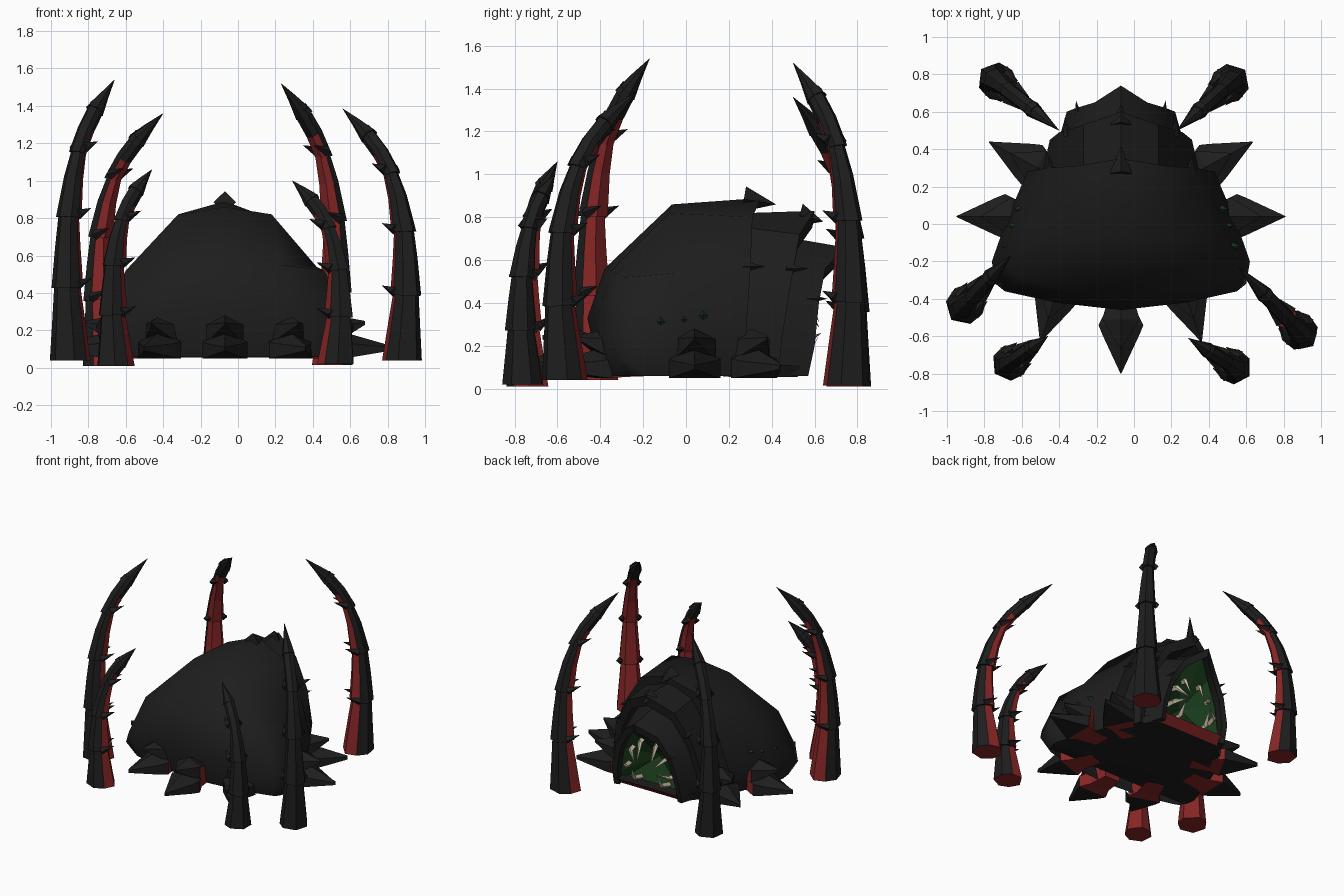
import bpy, bmesh, math
from mathutils import Vector as V

if "Cube" in bpy.data.objects:
    bpy.data.objects.remove(bpy.data.objects["Cube"])

CX = -0.07  # centre line of the body


def mat(name, r, g, b):
    m = bpy.data.materials.new(name)
    m.diffuse_color = (r, g, b, 1)
    m.use_nodes = True
    m.node_tree.nodes["Principled BSDF"].inputs["Base Color"].default_value = m.diffuse_color
    return m


BLACK = mat("black shell", 0.0125, 0.0125, 0.0125)
RED = mat("dark red flesh", 0.24, 0.019, 0.019)
GREEN = mat("dark green mouth", 0.01, 0.046, 0.012)
BONE = mat("bone", 0.62, 0.52, 0.38)


def finish(bm, name, mats, rule=None, smooth=0):
    bmesh.ops.remove_doubles(bm, verts=bm.verts, dist=0.0005)
    bmesh.ops.recalc_face_normals(bm, faces=bm.faces)
    bm.normal_update()
    if rule:
        for f in bm.faces:
            f.material_index = rule(f.normal, f.calc_center_median())
    me = bpy.data.meshes.new(name)
    bm.to_mesh(me)
    bm.free()
    for m in mats:
        me.materials.append(m)
    ob = bpy.data.objects.new(name, me)
    bpy.context.collection.objects.link(ob)
    if smooth:
        bpy.ops.object.select_all(action='DESELECT')
        ob.select_set(True)
        bpy.context.view_layer.objects.active = ob
        bpy.ops.object.shade_smooth_by_angle(angle=math.radians(smooth))
    return ob


def loft(bm, rings, closed=True):
    vs = [[bm.verts.new(p) for p in r] for r in rings]
    n = len(vs[0])
    for a, b in zip(vs, vs[1:]):
        for i in range(n if closed else n - 1):
            j = (i + 1) % n
            bm.faces.new((a[i], a[j], b[j], b[i]))
    if closed:
        bm.faces.new(vs[0])
        bm.faces.new(vs[-1])
    return vs


def spike(bm, a, b, r):
    a, b = V(a), V(b)
    d = (b - a).normalized()
    u = d.cross(V((0, 0, 1))).normalized()
    w = u.cross(d)
    base = [bm.verts.new(a + r * q) for q in (u, w, -u, -w)]
    tip = bm.verts.new(b)
    bm.faces.new(base)
    for i in range(4):
        bm.faces.new((base[i], base[(i + 1) % 4], tip))


def mirrored(half):
    """Half arch (centre to right side) -> full arch, left to right."""
    return ([V((CX - x, y, z)) for x, y, z in reversed(half[1:])]
            + [V((CX + x, y, z)) for x, y, z in half])


# Main shell: rows run from the front underside over the top to the rear rim
rows = [
    [(0, -.40, .06), (.35, -.37, .06), (.58, -.31, .06), (.61, -.29, .06), (.61, -.27, .06)],
    [(0, -.46, .33), (.35, -.42, .30), (.62, -.36, .25), (.67, -.32, .15), (.63, -.26, .06)],
    [(0, -.38, .56), (.30, -.35, .55), (.53, -.28, .52), (.69, -.20, .22), (.64, -.18, .06)],
    [(0, -.065, .86), (.25, -.08, .82), (.49, -.05, .54), (.62, .0, .22), (.58, .0, .06)],
    [(0, .35, .89), (.24, .31, .80), (.40, .30, .55), (.50, .28, .25), (.48, .26, .06)]]
bm = bmesh.new()
grid = loft(bm, [mirrored(r) for r in rows], closed=False)
bm.faces.new(grid[-1])
bm.faces.new([r[0] for r in grid] + [r[-1] for r in reversed(grid)])
finish(bm, "main_shell", [BLACK], smooth=58)

# Two overlapping arched plates behind the shell
plates = {
    "middle_plate": (
        [(0, .30, .82), (.20, .29, .75), (.34, .28, .50), (.42, .27, .25), (.42, .26, .06)],
        [(0, .60, .83), (.20, .53, .72), (.33, .49, .50), (.38, .45, .25), (.37, .43, .06)]),
    "rear_plate": (
        [(0, .45, .71), (.17, .45, .64), (.28, .43, .45), (.34, .42, .25), (.34, .40, .06)],
        [(0, .74, .66), (.14, .65, .56), (.24, .62, .40), (.29, .60, .20), (.29, .57, .06)])}
for name, (front, rear) in plates.items():
    bm = bmesh.new()
    inner = lambda p: V((CX + (p.x - CX) * .86, p.y - .01, .06 + (p.z - .06) * .9))
    loft(bm, [(a, b, inner(b), inner(a)) for a, b in zip(mirrored(front), mirrored(rear))])
    finish(bm, name, [BLACK], smooth=35)

# Hooked points on the rim of each layer
bm = bmesh.new()
spike(bm, (CX, .27, .885), (CX, .42, .86), .06)
spike(bm, (CX, .53, .81), (CX, .64, .78), .055)
for s in (-1, 1):
    for x, y, z in ((.37, .27, .57), (.285, .47, .56), (.225, .56, .42)):
        spike(bm, (CX + s * x, y, z), (CX + s * (x + .015), y + .10, z), .025)
finish(bm, "rim_points", [BLACK])

# Mouth: hollow green wall, lower jaw with red lip, and teeth
bm = bmesh.new()
rim = [bm.verts.new((CX + (p.x - CX) * .9, p.y - .07, max(.08, p.z - .05)))
       for p in mirrored(plates["rear_plate"][1])]
mid = bm.verts.new((CX, .42, .30))
for i in range(len(rim)):
    bm.faces.new((rim[i], rim[(i + 1) % len(rim)], mid))
finish(bm, "mouth_wall", [GREEN])

bm = bmesh.new()
loft(bm, [[(CX - w, y - u, .055), (CX + w, y - u, .055), (CX + w, y, .11), (CX - w, y, .11)]
          for y, w, u in ((.25, .42, 0), (.43, .35, 0), (.58, .28, .06))])
finish(bm, "lower_jaw", [BLACK, RED], lambda n, c: int(n.y > .4 and c.y > .5))

bm = bmesh.new()
for s in (-1, 1):
    for x, y, z, dx, dz in ((.07, .52, .48, -.01, -.13), (.17, .52, .38, -.07, -.07),
                            (.21, .53, .22, -.08, .03), (.12, .52, .12, -.01, .10)):
        a = V((CX + s * x, y - .06, z))
        b = a + V((s * dx * .3, .11, dz * .3))
        c = b + V((s * dx, .05, dz))
        loft(bm, [[p + V((r * math.cos(t), r * .3 * math.sin(t), r * math.sin(t)))
                   for t in (0, 1.57, 3.14, 4.71)]
                  for p, r in ((a, .026), (b, .019), (c, .001))])
finish(bm, "teeth", [BONE])

# Small green spots on the flanks
bm = bmesh.new()
for s in (-1, 1):
    for x, y, z in ((.625, -.12, .31), (.59, -.01, .32), (.562, .08, .34)):
        spike(bm, (CX + s * (x - .03), y, z), (CX + s * (x + .012), y, z + .005), .024)
finish(bm, "flank_spots", [GREEN])

# Tall curved claws: (base xy, tip xyz, base height)
claws = {
    "left_claw": ((-.90, -.43), (-.66, -.17, 1.54), .04),
    "right_claw": ((.88, -.57), (.56, -.23, 1.385), .04),
    "rear_left_claw": ((-.73, .76), (-.40, .50, 1.36), .01),
    "rear_right_claw": ((.51, .75), (.23, .50, 1.52), .015),
    "front_left_claw": ((-.66, -.74), (-.46, -.60, 1.06), .01),
    "front_right_claw": ((.53, -.76), (.29, -.61, 1.0), .02)}
CURVE = [(0, 0), (.3, -.07), (.55, -.02), (.77, .2), (.9, .58), (1, 1)]
# each segment: start, end, width at start and end (flared over the one below)
SEGMENTS = [(0, .3, .118, .07), (.26, .55, .092, .055), (.51, .79, .074, .038),
            (.74, .91, .05, .047), (.89, 1, .054, .001)]


def bend(f):
    for (a, u), (b, v) in zip(CURVE, CURVE[1:]):
        if f <= b:
            return u + (v - u) * (f - a) / (b - a)
    return 1


for name, (base, tip, z0) in claws.items():
    start, end = V((*base, z0)), V(tip)
    flat = V((end.x - start.x, end.y - start.y, 0))
    inward = flat.normalized()
    side = inward.cross(V((0, 0, 1)))
    size = .75 + .25 * end.z / 1.5
    point = lambda f: start + flat * bend(f) + V((0, 0, (end.z - z0) * f))

    def ring(f, w):
        along = (point(min(1, f + .03)) - point(max(0, f - .03))).normalized()
        if f == 0:
            along = V((0, 0, 1))
        out = along.cross(side).normalized()
        out = out if out.dot(inward) < 0 else -out
        return [point(f) + size * w * (a * out + b * side) for a, b in
                ((.95, 0), (.5, .75), (-.2, .85), (-.85, .5), (-.85, -.5), (-.2, -.85), (.5, -.75))]

    bm = bmesh.new()
    for f0, f1, w0, w1 in SEGMENTS:
        loft(bm, [ring(f0, w0), ring((f0 + f1) / 2, (w0 + w1) / 2), ring(f1, w1)])
    red = lambda n, c: int((n.dot(inward) > .3 and c.z < z0 + (end.z - z0) * .78)
                           or (n.z < -.9 and c.z < z0 + .05))
    finish(bm, name, [BLACK, RED], red)
    bm = bmesh.new()
    for f, w in ((.27, .085), (.52, .07), (.76, .05)):   # barbs at the joints
        r = ring(f, w)
        for p in (r[2], r[5]):
            spike(bm, p, p + inward * .10 * size + V((0, 0, .035)), .028)
    finish(bm, name + "_barbs", [BLACK])

# Short pointed feet around the body: (start xy relative to centre, direction)
feet = [((0, -.42), (0, -1))]
for s in (-1, 1):
    feet += [((s * .31, -.27), (s * .32, -.95)), ((s * .50, .04), (s, 0)),
             ((s * .37, .26), (s * .88, .47))]
LAYERS = {
    "lower": [(-.1, .065, .06, .12, .17), (.04, .08, .055, .14, .18),
              (.12, .12, .05, .14, .19), (.17, .10, .055, .13, .18), (.38, .002, .09, .11, .12)],
    "upper": [(-.1, .06, .13, .20, .23), (.02, .08, .13, .21, .25),
              (.09, .10, .13, .23, .28), (.25, .002, .23, .24, .25)]}
for i, (start, d) in enumerate(feet):
    d = V((*d, 0)).normalized()
    side = d.cross(V((0, 0, 1)))
    o = V((CX + start[0], start[1], 0))
    for layer, rings in LAYERS.items():
        bm = bmesh.new()
        loft(bm, [[o + d * r + side * (k * w) + V((0, 0, z))
                   for k, z in ((-1, zb), (1, zb), (1, zs), (0, zt), (-1, zs))]
                  for r, w, zb, zs, zt in rings])
        flesh = lambda n, c: int(n.z < .4 and n.dot(d) < .3 and (c - o).dot(d) < .1)
        finish(bm, f"foot_{i + 1}_{layer}", [BLACK, RED], flesh)
